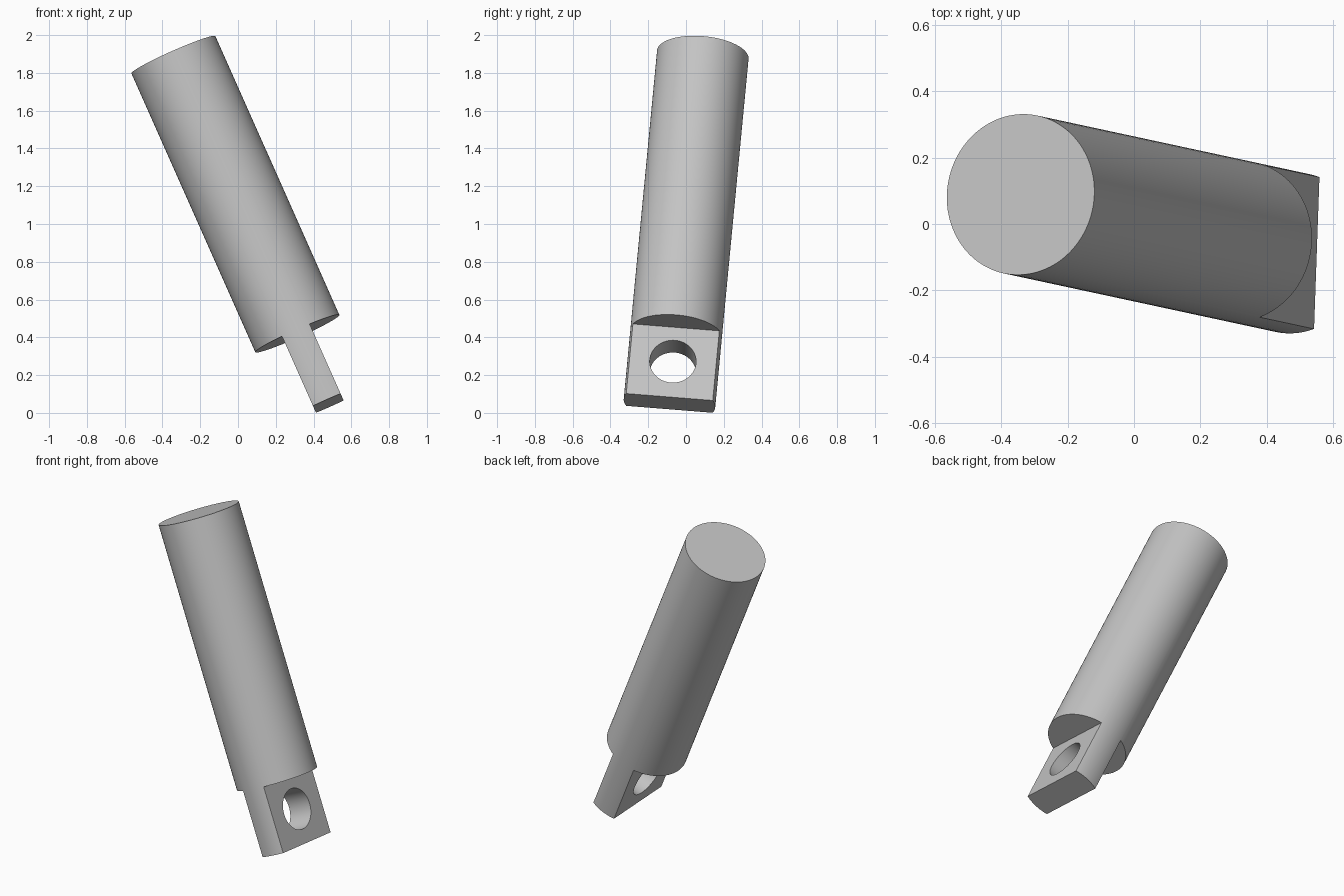
import bpy
from math import radians
from mathutils import Matrix, Vector

if "Cube" in bpy.data.objects:
    bpy.data.objects.remove(bpy.data.objects["Cube"], do_unlink=True)

RADIUS, LENGTH = 0.2433, 2.026
TANG_LENGTH, TANG_THICKNESS = 0.405, 0.16
HOLE_RADIUS = 0.1228

grey = bpy.data.materials.new("plain_grey")
grey.use_nodes = True
grey.diffuse_color = (0.55, 0.55, 0.55, 1)
grey.node_tree.nodes["Principled BSDF"].inputs["Base Color"].default_value = (0.55, 0.55, 0.55, 1)


def cylinder(name, radius, depth, location, rotation=(0, 0, 0)):
    bpy.ops.mesh.primitive_cylinder_add(vertices=96, radius=radius, depth=depth,
                                        location=location, rotation=rotation)
    obj = bpy.context.object
    obj.name = name
    return obj


def box(name, size, location):
    bpy.ops.mesh.primitive_cube_add(size=1, location=location)
    obj = bpy.context.object
    obj.name = name
    obj.scale = size
    return obj


def cut(target, cutter):
    cutter.hide_render = True
    mod = target.modifiers.new("cut", 'BOOLEAN')
    mod.operation = 'DIFFERENCE'
    mod.solver = 'EXACT'
    mod.object = cutter
    bpy.context.view_layer.objects.active = target
    bpy.ops.object.modifier_apply(modifier=mod.name)
    bpy.data.objects.remove(cutter, do_unlink=True)


# Round rod standing upright, lower end at the origin
rod = cylinder("rod_with_tang", RADIUS, LENGTH, (0, 0, LENGTH / 2))
rod.data.materials.append(grey)

# Flat tang: remove a cheek on each side of the lower end
for side in (-1, 1):
    cut(rod, box("cheek_cutter", (0.4, 1, TANG_LENGTH + 0.2),
                 (side * (TANG_THICKNESS / 2 + 0.2), 0, TANG_LENGTH / 2 - 0.1)))

# Pin hole through the tang
cut(rod, cylinder("hole_cutter", HOLE_RADIUS, 0.6, (0, 0, 0.207), (0, radians(90), 0)))

# Smooth round walls, sharp rims
bpy.ops.object.select_all(action='DESELECT')
rod.select_set(True)
bpy.context.view_layer.objects.active = rod
bpy.ops.object.transform_apply(location=True, rotation=True, scale=True)
bpy.ops.object.shade_smooth_by_angle(angle=radians(30))

# Lean the whole part along its slanted axis
axis = Vector((-0.4446, 0.0957, 1)).normalized()
normal = Vector((axis.z, 0, -axis.x)).normalized()
width = axis.cross(normal)
turn = Matrix((normal, width, axis)).transposed().to_4x4()
rod.matrix_world = Matrix.Translation((0.478, -0.0875, 0.0515)) @ turn
